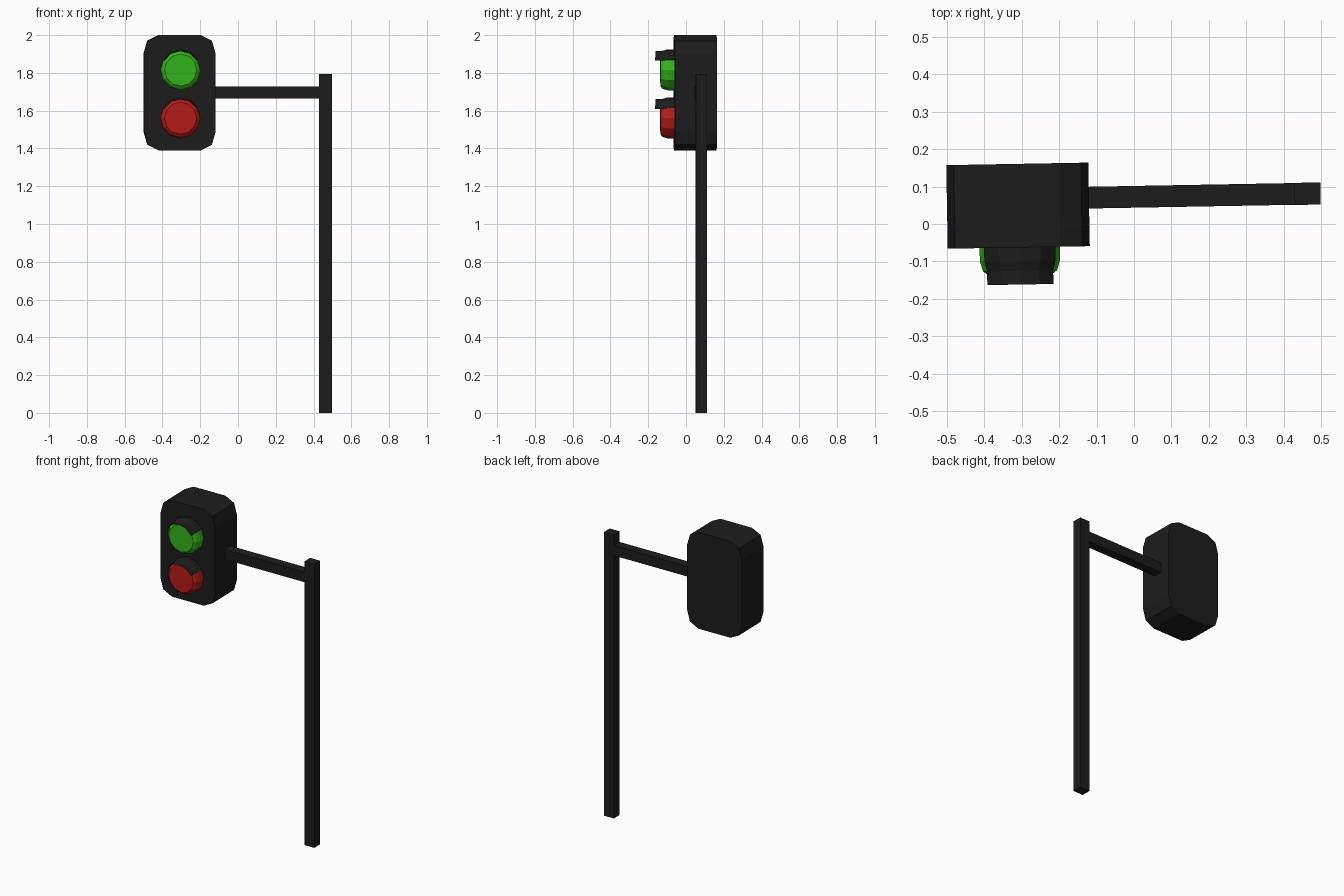
import bpy, bmesh
from math import cos, sin, radians
from mathutils import Matrix

if "Cube" in bpy.data.objects:
    bpy.data.objects.remove(bpy.data.objects["Cube"])

YAW = Matrix.Rotation(0.018, 4, 'Z')   # whole signal is turned very slightly


def material(name, rgb):
    m = bpy.data.materials.new(name)
    m.diffuse_color = (*rgb, 1)
    m.use_nodes = True
    m.node_tree.nodes["Principled BSDF"].inputs["Base Color"].default_value = m.diffuse_color
    return m


BLACK = material("black", (0.012, 0.012, 0.012))
GREEN = material("green", (0.034, 0.45, 0.012))
RED = material("red", (0.46, 0.012, 0.009))


def finish(name, bm, mat, closed=True):
    if closed:
        bmesh.ops.recalc_face_normals(bm, faces=bm.faces)
    bm.transform(YAW)
    me = bpy.data.meshes.new(name)
    bm.to_mesh(me)
    bm.free()
    me.materials.append(mat)
    ob = bpy.data.objects.new(name, me)
    bpy.context.collection.objects.link(ob)
    return ob


def box(name, x0, x1, y0, y1, z0, z1, mat):
    bm = bmesh.new()
    bmesh.ops.create_cube(bm, size=1)
    for v in bm.verts:
        v.co.x = x1 if v.co.x > 0 else x0
        v.co.y = y1 if v.co.y > 0 else y0
        v.co.z = z1 if v.co.z > 0 else z0
    return finish(name, bm, mat)


def rings(bm, cx, cz, profile, angles, closed):
    """Loft (radius, y) rings around a y-axis centred on cx, cz."""
    rows = [[bm.verts.new((cx + r * cos(a), y, cz + r * sin(a))) for a in angles]
            for r, y in profile]
    n = len(angles)
    for a, b in zip(rows, rows[1:]):
        for i in range(n if closed else n - 1):
            j = (i + 1) % n
            bm.faces.new((a[i], a[j], b[j], b[i]))
    return rows


# housing: rounded-corner plate extruded front to back
cx, cz, hx, hz = -0.3085, 1.695, 0.1895, 0.305
corner = [(hx, hz - 0.10), (hx - 0.02, hz - 0.03), (hx - 0.08, hz)]
outline = (corner + [(-x, z) for x, z in reversed(corner)]
           + [(-x, -z) for x, z in corner] + [(x, -z) for x, z in reversed(corner)])
bm = bmesh.new()
face = bm.faces.new([bm.verts.new((cx + x, -0.057, cz + z)) for x, z in outline])
ext = bmesh.ops.extrude_face_region(bm, geom=[face], use_keep_orig=True)
for v in ext["geom"]:
    if isinstance(v, bmesh.types.BMVert):
        v.co.y = 0.166
finish("housing", bm, BLACK)

# lenses and visors
full = [radians(30 * i) for i in range(12)]
arc = full[1:6]
for colour, mat, z in (("green", GREEN, 1.815), ("red", RED, 1.56)):
    bm = bmesh.new()
    rows = rings(bm, -0.306, z, [(0.107, -0.05), (0.107, -0.092), (0.099, -0.119),
                                 (0.085, -0.13)], full, True)
    bm.faces.new(rows[-1])
    bm.faces.new(rows[0])
    finish(colour + "_lens", bm, mat)

    bm = bmesh.new()
    rings(bm, -0.306, z, [(0.109, -0.05), (0.109, -0.092), (0.101, -0.119),
                          (0.101, -0.156)], arc, False)
    visor = finish(colour + "_visor", bm, BLACK)
    thick = visor.modifiers.new("thickness", 'SOLIDIFY')
    thick.thickness = 0.002
    thick.offset = 0

# post and arm
box("post", 0.43, 0.499, 0.043, 0.102, 0, 1.795, BLACK)
box("arm", -0.14, 0.435, 0.0435, 0.1015, 1.664, 1.728, BLACK)
